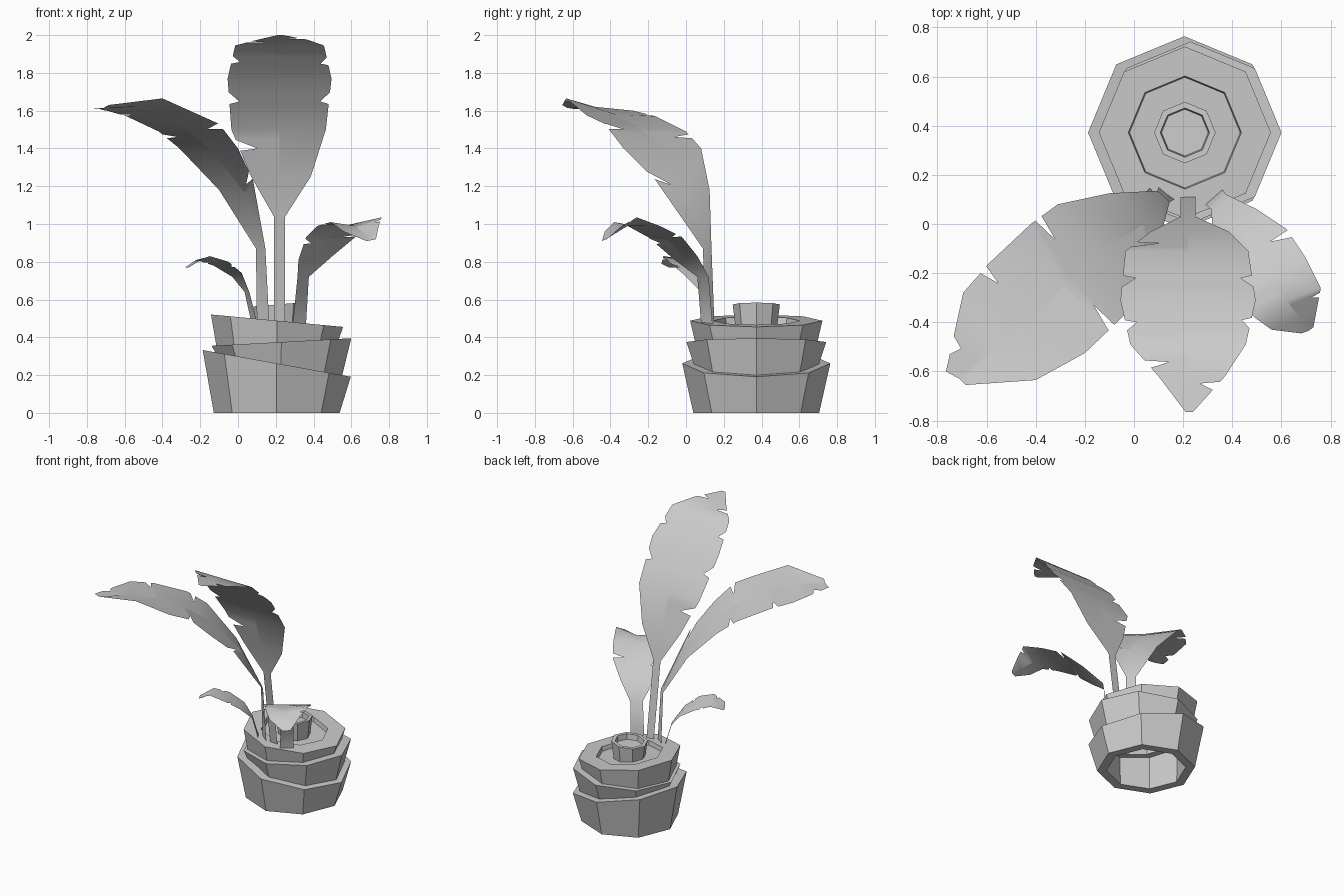
import bpy, bmesh, math
from mathutils import Vector


def make_object(name, bm, smooth=False):
    bmesh.ops.remove_doubles(bm, verts=bm.verts, dist=1e-4)
    me = bpy.data.meshes.new(name)
    bm.to_mesh(me)
    bm.free()
    if smooth:
        for p in me.polygons:
            p.use_smooth = True
    ob = bpy.data.objects.new(name, me)
    bpy.context.collection.objects.link(ob)


def trunk_ring(name, profile, closed=False):
    """Octagonal lathe; profile rows are (centre x, radius, height, tilt along x)."""
    bm = bmesh.new()
    rings = []
    for cx, r, z, tilt in profile:
        ring = []
        for k in range(8):
            a = k * math.pi / 4
            dx, dy = r * math.cos(a), r * math.sin(a)
            ring.append(bm.verts.new((cx + dx, 0.372 + dy, z + tilt * dx)))
        rings.append(ring)
    pairs = list(zip(rings, rings[1:]))
    if closed:
        pairs.append((rings[-1], rings[0]))
    for a, b in pairs:
        for k in range(8):
            n = (k + 1) % 8
            bm.faces.new((a[k], a[n], b[n], b[k]))
    if not closed:
        bm.faces.new(rings[-1])
    make_object(name, bm)


def leaf(name, rows, left_cuts, right_cuts):
    """Sheet between rails: rows are (left, middle, right) points,
    cuts are (row position, depth) tears in that edge."""
    bm = bmesh.new()
    rails = [[Vector(row[i]) for row in rows] for i in range(3)]

    def at(rail, t):
        i = min(int(t), len(rail) - 2)
        return rail[i].lerp(rail[i + 1], t - i)

    for side, cuts in ((0, left_cuts), (2, right_cuts)):
        edge = [(float(i), 1.0) for i in range(len(rows))
                if not any(t - 0.06 < i < t + 0.2 for t, d in cuts)]
        for t, d in cuts:
            edge += [(t - 0.05, 1.0), (t, 1.0 - d), (t + 0.18, 1.0)]
        # keep every midrib row so both halves meet
        mids = [float(i) for i in range(len(rows))]
        edge.sort()
        have = [t for t, s in edge]
        for m in mids:
            if m not in have:
                j = next(k for k, t in enumerate(have) if t > m)
                (t0, s0), (t1, s1) = edge[j - 1], edge[j]
                edge.append((m, s0 + (s1 - s0) * (m - t0) / (t1 - t0)))
                edge.sort()
                have = [t for t, s in edge]
        strip = []
        for t, s in edge:
            m = at(rails[1], t)
            strip.append((bm.verts.new(m), bm.verts.new(m.lerp(at(rails[side], t), s))))
        for (a, b), (c, d) in zip(strip, strip[1:]):
            bm.faces.new((a, b, d, c) if side == 0 else (a, c, d, b))
    make_object(name, bm, smooth=True)


# Stacked, tilted trunk segments
trunk_ring("trunk_lower", [(.205, .333, 0, 0), (.205, .392, .262, -.18),
                           (.205, .28, .262, -.18), (.205, .27, 0, 0)], closed=True)
trunk_ring("trunk_middle", [(.225, .315, .21, -.18), (.23, .37, .375, .054),
                            (.23, .26, .375, .054), (.225, .23, .21, -.18)], closed=True)
trunk_ring("trunk_upper", [(.207, .318, .35, .054), (.207, .35, .488, -.094),
                           (.207, .23, .488, -.094), (.207, .225, .455, -.094)])
trunk_ring("trunk_stub", [(.207, .108, .44, 0), (.207, .125, .574, .08),
                          (.207, .1, .574, .08), (.207, .095, .535, .08)])

# Tall front leaf: rows of (y, z, left half width, right half width)
tall = [(.11, .48, .03, .03), (.03, 1.04, .03, .03), (-.03, 1.25, .15, .165),
        (-.11, 1.5, .255, .245), (-.31, 1.77, .275, .275), (-.49, 1.945, .235, .235),
        (-.62, 1.975, .12, .15), (-.765, 2.0, .01, .02)]
leaf("tall_leaf", [((.22 - a, y, z), (.22, y, z), (.22 + b, y, z)) for y, z, a, b in tall],
     [(2.6, .45), (3.55, .2), (4.5, .18), (5.55, .55)],
     [(3.55, .18), (4.45, .15), (6.2, .6)])

# Large leaf reaching left
leaf("left_leaf", [
    ((.10, .15, .48), (.13, .125, .48), (.165, .10, .48)),
    ((.095, .135, .87), (.12, .115, .88), (.145, .09, .87)),
    ((-.10, .125, 1.18), (.04, 0, 1.16), (.08, -.16, 1.23)),
    ((-.31, .08, 1.40), (-.13, -.11, 1.38), (0, -.33, 1.40)),
    ((-.42, .0, 1.49), (-.28, -.25, 1.51), (-.10, -.43, 1.53)),
    ((-.59, -.16, 1.57), (-.41, -.37, 1.58), (-.20, -.525, 1.575)),
    ((-.695, -.28, 1.60), (-.54, -.48, 1.62), (-.40, -.635, 1.665)),
    ((-.765, -.60, 1.61), (-.71, -.63, 1.615), (-.685, -.655, 1.63))],
    [(3.65, .4), (5.15, .3), (6.6, .35)], [(2.1, .6), (3.85, .45)])

# Medium leaf reaching right
leaf("right_leaf", [
    ((.29, .08, .47), (.325, .11, .47), (.36, .14, .47)),
    ((.315, .06, .72), (.345, .09, .72), (.375, .12, .72)),
    ((.32, -.06, .81), (.41, .0, .81), (.50, .06, .83)),
    ((.36, -.20, .93), (.47, -.10, .92), (.62, -.02, .93)),
    ((.42, -.31, .99), (.56, -.22, .99), (.70, -.14, .99)),
    ((.49, -.38, 1.01), (.62, -.31, .99), (.76, -.26, 1.035)),
    ((.56, -.43, .96), (.68, -.39, .94), (.745, -.34, .99)),
    ((.68, -.445, .91), (.71, -.435, .915), (.73, -.42, .92))],
    [(2.75, .35), (4.4, .25)], [(3.1, .5), (5.3, .3)])

# Small low leaf on the left
leaf("small_leaf", [
    ((.07, .15, .48), (.085, .13, .48), (.10, .10, .48)),
    ((.035, .12, .64), (.05, .10, .64), (.06, .08, .64)),
    ((-.03, .12, .72), (.0, .05, .73), (.02, -.02, .74)),
    ((-.13, .09, .78), (-.09, .01, .79), (-.05, -.09, .80)),
    ((-.22, .03, .81), (-.18, -.05, .82), (-.15, -.12, .83)),
    ((-.28, -.05, .77), (-.26, -.09, .77), (-.23, -.13, .79))],
    [(3.4, .3)], [(2.6, .35), (4.3, .3)])
